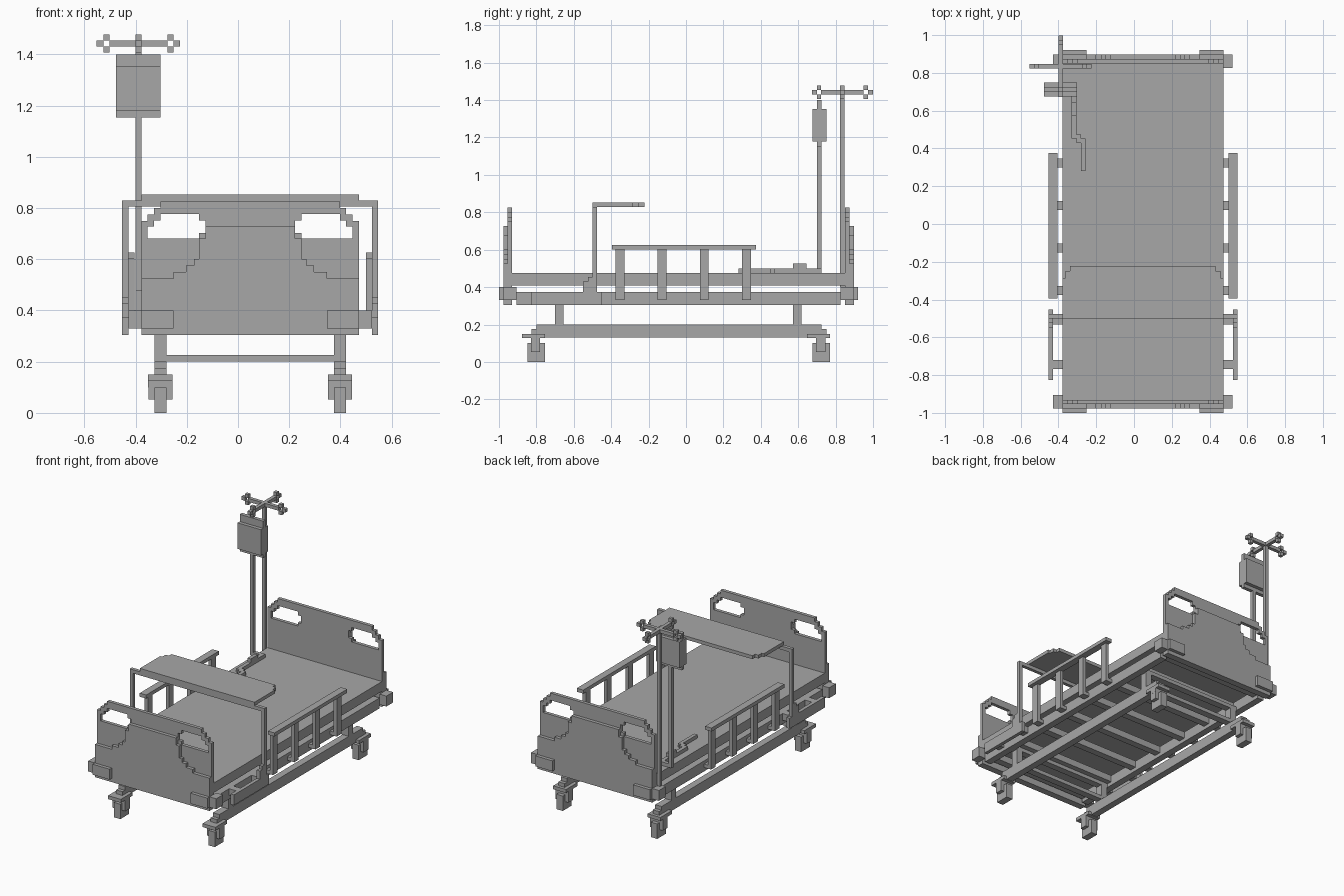
import bpy, bmesh

CX, CY = 0.0475, -0.04      # symmetry centre of the bed
V = 0.0237                  # thin-part thickness

cube = bpy.data.objects.get("Cube")
if cube:
    bpy.data.objects.remove(cube, do_unlink=True)

grey = bpy.data.materials.new("plain grey")
grey.use_nodes = True
grey.diffuse_color = (0.39, 0.39, 0.39, 1)
grey.node_tree.nodes["Principled BSDF"].inputs["Base Color"].default_value = (0.39, 0.39, 0.39, 1)


def finish(name, bm):
    bmesh.ops.recalc_face_normals(bm, faces=bm.faces)
    mesh = bpy.data.meshes.new(name)
    bm.to_mesh(mesh)
    bm.free()
    mesh.materials.append(grey)
    ob = bpy.data.objects.new(name, mesh)
    bpy.context.collection.objects.link(ob)
    return ob


def boxes(name, *specs):
    """One object from boxes given as (x0, x1, y0, y1, z0, z1)."""
    bm = bmesh.new()
    for x0, x1, y0, y1, z0, z1 in specs:
        for v in bmesh.ops.create_cube(bm, size=1)["verts"]:
            v.co = ((x0 + x1) / 2 + v.co.x * (x1 - x0),
                    (y0 + y1) / 2 + v.co.y * (y1 - y0),
                    (z0 + z1) / 2 + v.co.z * (z1 - z0))
    return finish(name, bm)


def pair(name, *specs):
    """Left and right copies; x is measured outward from the bed centre."""
    boxes(name + "_left", *[(CX + a, CX + b, *r) for a, b, *r in specs])
    boxes(name + "_right", *[(CX - b, CX - a, *r) for a, b, *r in specs])


def stairs(steps):
    """Stepped outline from (offset, height) corners, going up."""
    out = [steps[0]]
    for s in steps[1:]:
        out += [(out[-1][0], s[1]), s] if s[0] != out[-1][0] else [s]
    return out


def prism(name, pts, y0, y1, flat=False):
    """Extrude an outline along y, or along z when flat."""
    bm = bmesh.new()
    place = (lambda a, b, d: (a, b, d)) if flat else (lambda a, b, d: (a, d, b))
    face = bm.faces.new([bm.verts.new(place(a, b, y0)) for a, b in pts])
    ext = bmesh.ops.extrude_face_region(bm, geom=[face])
    for v in ext["geom"]:
        if isinstance(v, bmesh.types.BMVert):
            v.co[2 if flat else 1] = y1
    return finish(name, bm)


def symmetric(half):
    return [(CX + a, b) for a, b in half] + [(CX - a, b) for a, b in reversed(half)]


# End boards: thin plate with hand holes, plus stepped outer panel
plate = stairs([(.425, .305), (.425, .75), (.40, .75), (.40, .775), (.375, .775),
                (.375, .80), (.35, .80), (.35, .825)])
panel = stairs([(.425, .305), (.425, .525), (.30, .525), (.30, .55), (.25, .55),
                (.25, .575), (.22, .575), (.22, .60), (.20, .60), (.20, .68),
                (.175, .68), (.175, .728)])
hole = [(.20, .68), (.40, .68), (.40, .728), (.375, .728), (.375, .752), (.35, .752),
        (.35, .777), (.20, .777), (.20, .752), (.175, .752), (.175, .703), (.20, .703)]
for label, s in (("foot", -1), ("head", 1)):
    board = prism(label + "_board", symmetric(plate), CY + s * .891, CY + s * .914)
    for side in (-1, 1):
        cutter = prism("hole_cutter", [(CX + side * a, b) for a, b in hole],
                       CY + s * .85, CY + s * 1.0)
        cutter.hide_render = True
        mod = board.modifiers.new("hand_hole", "BOOLEAN")
        mod.operation, mod.solver, mod.object = "DIFFERENCE", "EXACT", cutter
        bpy.context.view_layer.objects.active = board
        bpy.ops.object.modifier_apply(modifier=mod.name)
        bpy.data.objects.remove(cutter, do_unlink=True)
    prism(label + "_panel", symmetric(panel), CY + s * .914, CY + s * .937)

    # Corner bumpers wrapping the board ends
    ys = sorted((CY + s * .937, CY + s * .96))
    yw = sorted((CY + s * .866, CY + s * .937))
    pair(label + "_bumper", (.30, .425, *ys, .33, .40), (.425, .475, *yw, .33, .40))

# Mattress and upper frame with slats
boxes("mattress", (CX - .425, CX + .425, CY - .891, CY + .891, .41, .475))
pair("frame_beam", (.378, .425, CY - .866, CY + .866, .305, .375))
SLATS = 8
for i in range(SLATS):
    y = CY - .843 + i * 1.686 / (SLATS - 1)
    boxes("frame_slat", (CX - .378, CX + .378, y - V, y + V, .33, .375))

# Lower frame: stepped side beams, uprights and cross bars
pair("base_beam", (.327, .374, -.80, .725, .13, .20),
     (.327, .374, -.825, -.80, .13, .175), (.327, .374, .725, .75, .13, .175))
for y in (-.678, .595):
    pair("upright", (.327, .374, y - V, y + V, .20, .33))
    boxes("upper_cross_bar", (CX - .378, CX + .378, y - V, y + V, .305, .33))
    boxes("lower_cross_bar", (CX - .327, CX + .327, y - V, y + V, .20, .226))

# Casters: plate, fork cheeks and wheel
for y in (-.80, .725):
    pair("caster_plate", (.303, .398, y - .077, y + .046, .127, .15),
         (.303, .398, y - .03, y + .02, .10, .127))
    for a in (.303, .374):
        pair("caster_fork", (a, a + V, y - .03, y + .02, .052, .10))
    pair("caster_wheel", (.327, .374, y - .048, y + .046, 0, .10),
         (.327, .374, y - .03, y + .02, .10, .127))

# Side rails with four posts and their brackets
pair("side_rail", (.452, .50, -.395, .375, .602, .626))
for i in range(4):
    y = -.353 + i * .2253
    pair("rail_post", (.4525, .476, y - V, y + V, .33, .602),
         (.425, .4525, y - V, y + V, .33, .354))

# Over-bed table with its side supports
pair("table_base", (.476, .50, -.825, -.453, .305, .375))
for y in (-.745, -.508):
    pair("table_bracket", (.425, .476, y - V, y + V, .33, .375))
pair("table_post", (.476, .50, -.50, -.477, .375, .805),
     (.476, .50, -.55, -.50, .375, .43), (.476, .50, -.525, -.50, .43, .453))
boxes("table_cross_bar", (CX - .50, CX + .50, -.50, -.477, .805, .829))
top = stairs([(.425, -.50), (.425, -.285), (.41, -.285), (.41, -.25),
              (.385, -.25), (.385, -.222)])
prism("table_top", symmetric(top), .829, .852, flat=True)

# Drip stand: pole, crossed arms and open hooks at the four ends
PX, PY, H = -.389, .836, V / 2
boxes("stand_pole", (PX - H, PX + H, PY - H, PY + H, .40, 1.43))
Z0, Z1 = 1.43, 1.453
R = .125
boxes("stand_arm_x", (PX - R + H, PX + R - H, PY - H, PY + H, Z0, Z1))
boxes("stand_arm_y", (PX - H, PX + H, PY - R + H, PY + H * -1, Z0, Z1),
      (PX - H, PX + H, PY + H, PY + R - H, Z0, Z1))
for dx, dy in ((1, 0), (-1, 0), (0, 1), (0, -1)):
    x, y = PX + dx * R, PY + dy * R
    tx, ty = x + dx * 1.6 * V, y + dy * 1.6 * V
    tip_x = sorted((x + dx * H, tx)) if dx else (x - H, x + H)
    tip_y = sorted((y + dy * H, ty)) if dy else (y - H, y + H)
    boxes("stand_hook", (*tip_x, *tip_y, Z0, Z1),
          (x - H, x + H, y - H, y + H, Z1, Z1 + V),
          (x - H, x + H, y - H, y + H, Z0 - V, Z0))

# Drip bag with thin end seams
boxes("drip_bag", (-.477, -.303, .676, .75, 1.178, 1.352))
boxes("bag_seams", (-.477, -.303, .70, .725, 1.352, 1.40),
      (-.477, -.303, .70, .725, 1.153, 1.178))

# Drip tube running down and across the mattress
boxes("drip_tube", (PX - H, PX + H, .70, .725, .476, 1.153),
      (PX + H, -.305, .70, .725, .476, .50),
      (-.33, -.305, .475, .70, .476, .50),
      (-.33, -.28, .452, .475, .476, .50),
      (-.305, -.28, .43, .452, .476, .50),
      (-.28, -.256, .28, .452, .476, .50))
boxes("drip_valve", (-.33, -.305, .572, .645, .50, .525))
